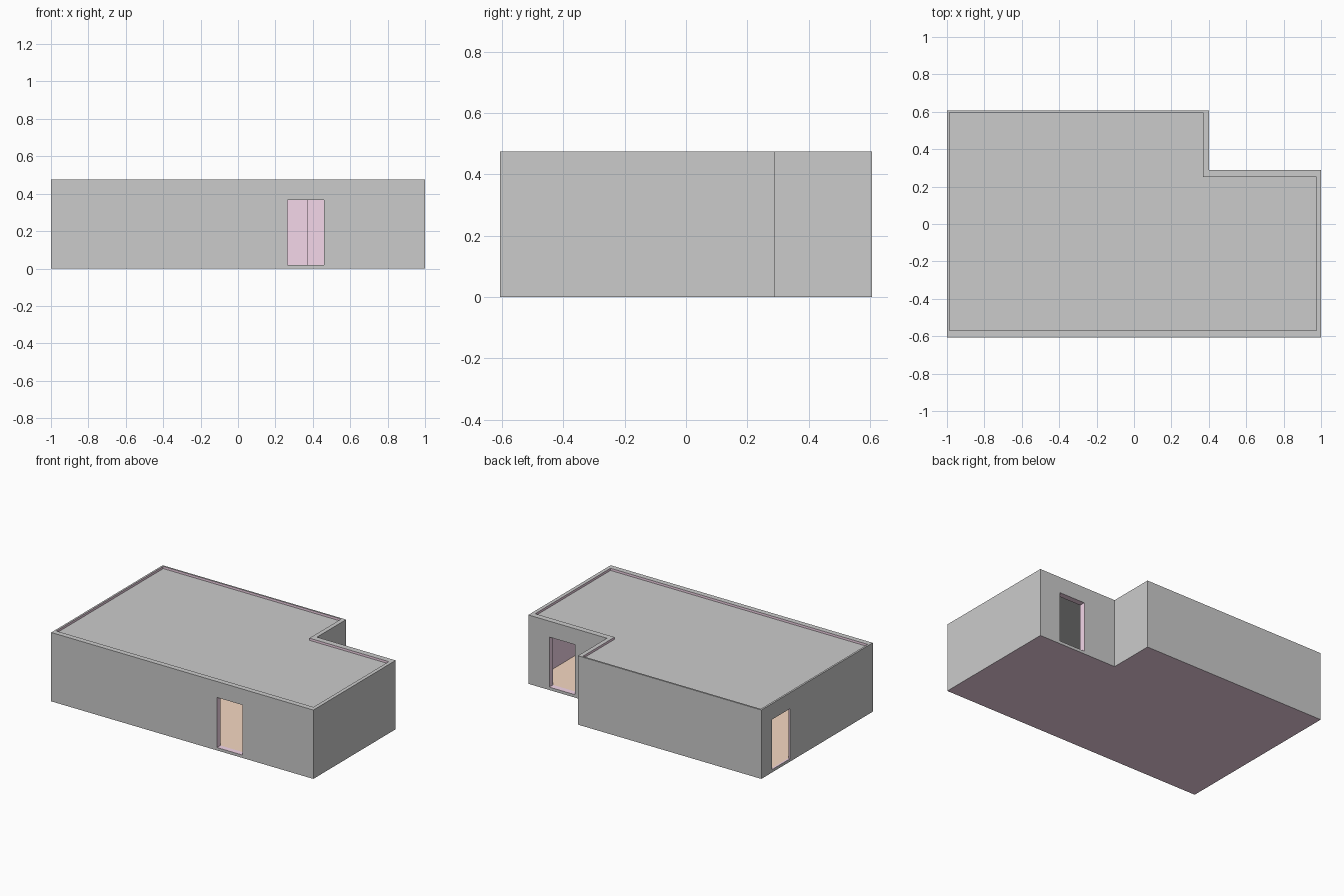
import bpy, bmesh

if "Cube" in bpy.data.objects:
    bpy.data.objects.remove(bpy.data.objects["Cube"])

H = 0.475          # wall height
FLOOR = 0.02       # floor and door sill level
ROOF = 0.46        # roof sits just below the wall tops


def material(name, rgb):
    m = bpy.data.materials.new(name)
    m.diffuse_color = (*rgb, 1)
    m.use_nodes = True
    m.node_tree.nodes["Principled BSDF"].inputs["Base Color"].default_value = m.diffuse_color
    return m


wall_grey = material("wall_grey", (0.8, 0.8, 0.8))
pink = material("inner_pink", (0.91, 0.68, 0.82))
orange = material("floor_orange", (0.92, 0.69, 0.54))
roof_grey = material("roof_grey", (0.6, 0.6, 0.6))


def l_shape(x0, x1, y0, y1, nx, ny):
    """Rectangle with its back right corner notched out at nx, ny."""
    return [(x0, y0), (x1, y0), (x1, ny), (nx, ny), (nx, y1), (x0, y1)]


def rect(x0, x1, y0, y1):
    return [(x0, y0), (x1, y0), (x1, y1), (x0, y1)]


def prism(name, outline, z0, z1, mats, index=0):
    """Extrude a flat outline from z0 to z1."""
    bm = bmesh.new()
    face = bm.faces.new([bm.verts.new((x, y, z0)) for x, y in outline])
    new = bmesh.ops.extrude_face_region(bm, geom=[face], use_keep_orig=True)["geom"]
    for v in new:
        if isinstance(v, bmesh.types.BMVert):
            v.co.z = z1
    bmesh.ops.recalc_face_normals(bm, faces=bm.faces)
    for f in bm.faces:
        f.material_index = index
    me = bpy.data.meshes.new(name)
    bm.to_mesh(me)
    bm.free()
    for m in mats:
        me.materials.append(m)
    ob = bpy.data.objects.new(name, me)
    bpy.context.collection.objects.link(ob)
    return ob


outer = l_shape(-1, 1, -0.607, 0.607, 0.40, 0.29)
inner = l_shape(-0.987, 0.975, -0.57, 0.595, 0.37, 0.25)

# Outer walls, pink underneath
walls = prism("walls", outer, 0, H, [wall_grey, pink])
for p in walls.data.polygons:
    if p.normal.z < -0.5 or (abs(p.normal.z) > 0.5 and p.center.z < 0.01):
        p.material_index = 1

# Room hollow and three door openings, all cut with pink faces
cuts = [
    ("room_cutter", inner, 0.01, 1.0),
    ("front_door_cutter", rect(0.265, 0.46, -0.8, -0.5), FLOOR, 0.365),
    ("back_door_cutter", rect(0.645, 0.84, 0.2, 0.4), FLOOR, 0.365),
    ("left_door_cutter", rect(-1.2, -0.9, 0.295, 0.49), FLOOR, 0.365),
]
for name, outline, z0, z1 in cuts:
    cutter = prism(name, outline, z0, z1, [wall_grey, pink], 1)
    mod = walls.modifiers.new(name, "BOOLEAN")
    mod.operation = "DIFFERENCE"
    mod.solver = "EXACT"
    mod.object = cutter
    cutter.hide_render = True
    cutter.hide_set(True)

# Floor and roof fill the inside of the walls
prism("floor", inner, 0.01, FLOOR, [orange])
prism("roof", inner, ROOF - 0.02, ROOF, [roof_grey])
